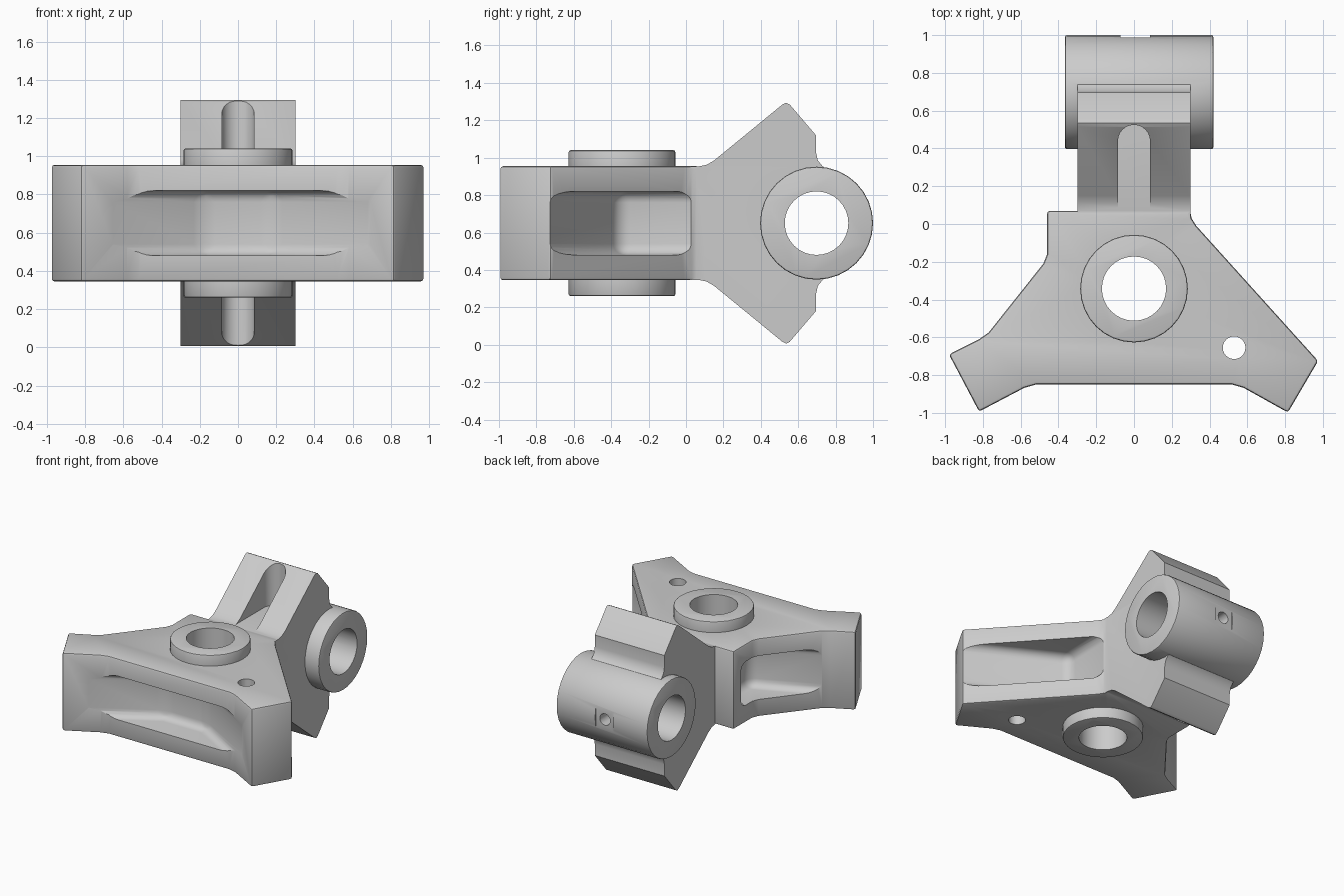
import bpy, bmesh, math
from mathutils import Matrix, Vector

if "Cube" in bpy.data.objects:
    bpy.data.objects.remove(bpy.data.objects["Cube"], do_unlink=True)

MID = 0.65                    # mid height of the bracket
HUB = (0.0, -0.342)           # upright bore centre
BARREL = (0.698, MID)         # cross bore centre in y, z


def apply(obj, mod):
    bpy.context.view_layer.objects.active = obj
    bpy.ops.object.modifier_apply(modifier=mod.name)


def finish(name, bm, bevel=0.0, segments=2):
    bmesh.ops.recalc_face_normals(bm, faces=bm.faces)
    mesh = bpy.data.meshes.new(name)
    bm.to_mesh(mesh)
    bm.free()
    obj = bpy.data.objects.new(name, mesh)
    bpy.context.collection.objects.link(obj)
    if bevel:
        mod = obj.modifiers.new("bevel", 'BEVEL')
        mod.width, mod.segments = bevel, segments
        mod.limit_method, mod.angle_limit = 'ANGLE', math.radians(25)
        apply(obj, mod)
    return obj


def prism(name, points, low, high, axis='Z', **kw):
    """Extrude a profile: x, y along Z, or y, z along X."""
    bm = bmesh.new()
    if axis == 'Z':
        verts = [bm.verts.new((a, b, low)) for a, b in points]
        step = Vector((0, 0, high - low))
    else:
        verts = [bm.verts.new((low, a, b)) for a, b in points]
        step = Vector((high - low, 0, 0))
    face = bm.faces.new(verts)
    out = bmesh.ops.extrude_face_region(bm, geom=[face])
    bmesh.ops.translate(bm, vec=step, verts=[
        v for v in out["geom"] if isinstance(v, bmesh.types.BMVert)])
    return finish(name, bm, **kw)


def cylinder(name, centre, radius, length, axis='Z', sides=32, **kw):
    turn = {'Z': Matrix(), 'X': Matrix.Rotation(math.pi / 2, 4, 'Y'),
            'Y': Matrix.Rotation(math.pi / 2, 4, 'X')}[axis]
    bm = bmesh.new()
    bmesh.ops.create_cone(bm, cap_ends=True, segments=sides, radius1=radius,
                          radius2=radius, depth=length,
                          matrix=Matrix.Translation(centre) @ turn)
    return finish(name, bm, **kw)


def combine(target, tool, operation):
    mod = target.modifiers.new("boolean", 'BOOLEAN')
    mod.operation, mod.object, mod.solver = operation, tool, 'EXACT'
    apply(target, mod)
    bpy.data.objects.remove(tool, do_unlink=True)


# Three-cornered plate with squared arm ends and a small side block
plate = [(-0.98, -0.69), (-0.82, -0.993), (-0.58, -0.867), (-0.52, -0.85),
         (0.52, -0.85), (0.58, -0.867), (0.815, -0.998), (0.975, -0.725),
         (0.33, -0.01), (0.305, 0.03), (0.297, 0.07), (-0.46, 0.07),
         (-0.46, -0.16), (-0.48, -0.21), (-0.77, -0.575), (-0.82, -0.61)]
bracket = prism("hub_bracket", plate, 0.345, 0.955, bevel=0.015)

# Pockets milled into the three sides, leaving a core of arms and hub
pockets = {
    "front": [(-0.73, -0.95), (-0.18, -0.63), (0.18, -0.63), (0.73, -0.95),
              (0.73, -1.2), (-0.73, -1.2)],
    "left": [(1.1, -0.797), (0.29, -0.36), (0.307, 0.08), (0.6, 0.1),
             (1.2, -0.4)],
    "right": [(-1.05, -0.70), (-0.29, -0.36), (-0.29, -0.02), (-0.7, -0.02),
              (-1.05, -0.3)],
}
for side, points in pockets.items():
    cutter = prism(side + "_pocket", points, 0.48, 0.82, bevel=0.06, segments=5)
    combine(bracket, cutter, 'DIFFERENCE')

# Rear yoke, its upper profile mirrored to the underside
upper = [(-0.02, 0.953), (0.07, 0.954), (0.11, 0.962), (0.15, 0.985),
         (0.515, 1.284), (0.535, 1.294), (0.555, 1.284), (0.695, 1.12),
         (0.695, 1.03), (0.705, 0.985), (0.73, 0.955), (0.77, 0.92)]
lower = [(y, 2 * MID - z) for y, z in reversed(upper)]
yoke = prism("yoke", upper + lower, -0.3, 0.3, axis='X')

# Round-ended upright slots above and below the yoke
slot = [(0.085, 0.0)] + [
    (0.085 * math.cos(math.pi * i / 12), 0.44 + 0.085 * math.sin(math.pi * i / 12))
    for i in range(13)] + [(-0.085, 0.0)]
for low, high in ((0.957, 1.5), (-0.2, 0.343)):
    combine(yoke, prism("yoke_slot", slot, low, high), 'DIFFERENCE')
combine(bracket, yoke, 'UNION')

# Upright hub and cross barrel
hub = cylinder("hub", (*HUB, MID), 0.285, 0.78, bevel=0.01)
combine(bracket, hub, 'UNION')
barrel = cylinder("barrel", (0.0275, *BARREL), 0.302, 0.785, 'X', bevel=0.01)
combine(bracket, barrel, 'UNION')

# Bores, pin hole, and the spot face with its oil hole
bm = bmesh.new()
bmesh.ops.create_cube(bm, size=1, matrix=Matrix.Translation((0.007, 1.088, MID))
                      @ Matrix.Diagonal((0.155, 0.2, 0.16, 1)))
cutters = [
    cylinder("hub_bore", (*HUB, MID), 0.17, 2),
    cylinder("barrel_bore", (0, *BARREL), 0.17, 2, 'X'),
    cylinder("pin_hole", (0.53, -0.655, MID), 0.06, 2, sides=24),
    finish("spot_face", bm),
    cylinder("oil_hole", (0.007, 1.0, MID), 0.045, 0.5, 'Y', sides=20),
]
for cutter in cutters:
    combine(bracket, cutter, 'DIFFERENCE')

# Smooth curved faces, keep machined edges crisp
bpy.ops.object.select_all(action='DESELECT')
bracket.select_set(True)
bpy.context.view_layer.objects.active = bracket
bpy.ops.object.shade_smooth_by_angle(angle=math.radians(30))
